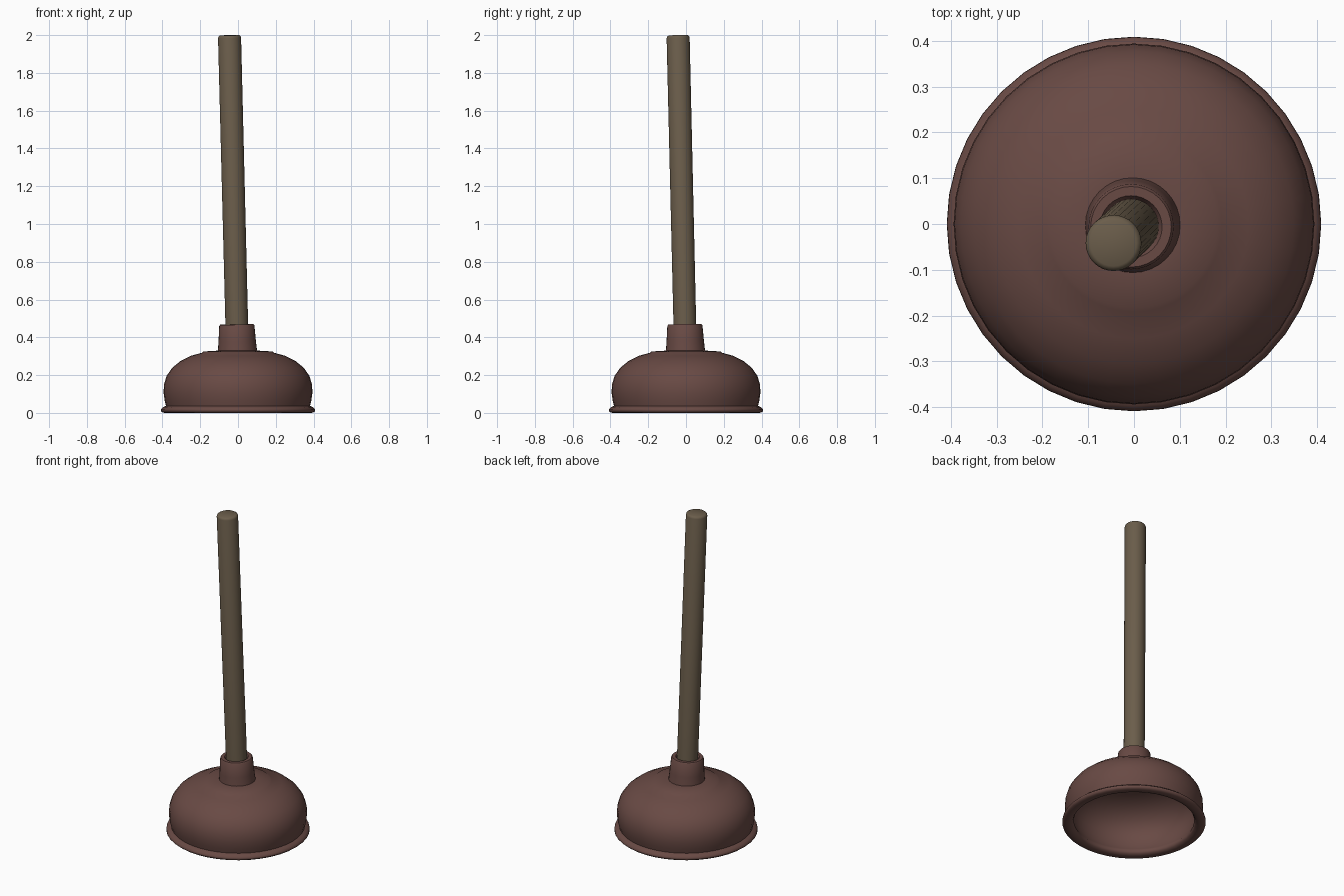
import bpy, bmesh, math
from mathutils import Matrix, Vector

if "Cube" in bpy.data.objects:
    bpy.data.objects.remove(bpy.data.objects["Cube"])


def material(name, rgb):
    m = bpy.data.materials.new(name)
    m.diffuse_color = (*rgb, 1)
    m.use_nodes = True
    m.node_tree.nodes["Principled BSDF"].inputs["Base Color"].default_value = m.diffuse_color
    return m


rubber = material("red brown rubber", (0.140, 0.068, 0.058))
wood = material("weathered wood", (0.146, 0.110, 0.070))


def lathe(name, profile, mat, sides=32, matrix=Matrix(), angle=40):
    """Revolve a list of (radius, height) points; radius 0 closes at the axis."""
    bm = bmesh.new()
    rings = []
    for r, z in profile:
        if r == 0:
            rings.append([bm.verts.new((0, 0, z))])
        else:
            rings.append([bm.verts.new((r * math.cos(2 * math.pi * i / sides),
                                        r * math.sin(2 * math.pi * i / sides), z))
                          for i in range(sides)])
    for a, b in zip(rings, rings[1:]):
        for i in range(sides):
            j = (i + 1) % sides
            loop = [a[i % len(a)], a[j % len(a)], b[j % len(b)], b[i % len(b)]]
            bm.faces.new(list(dict.fromkeys(loop)))
    bmesh.ops.recalc_face_normals(bm, faces=bm.faces)
    bm.transform(matrix)
    me = bpy.data.meshes.new(name)
    bm.to_mesh(me)
    bm.free()
    me.materials.append(mat)
    ob = bpy.data.objects.new(name, me)
    bpy.context.collection.objects.link(ob)
    bpy.ops.object.select_all(action='DESELECT')
    ob.select_set(True)
    bpy.context.view_layer.objects.active = ob
    bpy.ops.object.shade_smooth_by_angle(angle=math.radians(angle))
    return ob


# Hollow thin-walled rubber cup: inner dome, rolled lip, bulging outside, raised disc
cup = [(0, 0.302), (0.10, 0.301), (0.18, 0.295), (0.245, 0.278), (0.295, 0.252),
       (0.335, 0.217), (0.358, 0.18), (0.368, 0.145), (0.369, 0.105),
       (0.362, 0.065), (0.352, 0.038), (0.343, 0.022), (0.352, 0.006),
       (0.372, 0.0), (0.398, 0.001), (0.409, 0.010), (0.408, 0.020),
       (0.397, 0.030), (0.381, 0.037), (0.388, 0.065), (0.394, 0.105),
       (0.392, 0.15), (0.378, 0.196), (0.349, 0.238), (0.305, 0.274),
       (0.25, 0.302), (0.192, 0.318), (0.183, 0.325), (0.10, 0.330), (0, 0.330)]
lathe("rubber_cup", cup, rubber, 40, angle=60)

# The handle leans slightly toward -x and -y
base = Vector((-0.001, -0.001, 0.25))
top = Vector((-0.045, -0.042, 1.999))
axis = top - base
length = axis.length
tilt = Matrix.Translation(base) @ Vector((0, 0, 1)).rotation_difference(axis).to_matrix().to_4x4()

# Tapered collar gripping the handle
collar = [(0.104, 0.076), (0.103, 0.085), (0.099, 0.13), (0.093, 0.212),
          (0.088, 0.219), (0.068, 0.219), (0.058, 0.20)]
lathe("collar", collar, rubber, 32, tilt)

# Wooden handle with softly rounded end
handle = [(0.060, 0.09), (0.061, length - 0.014),
          (0.058, length - 0.005), (0.050, length), (0, length)]
lathe("handle", handle, wood, 32, tilt)
